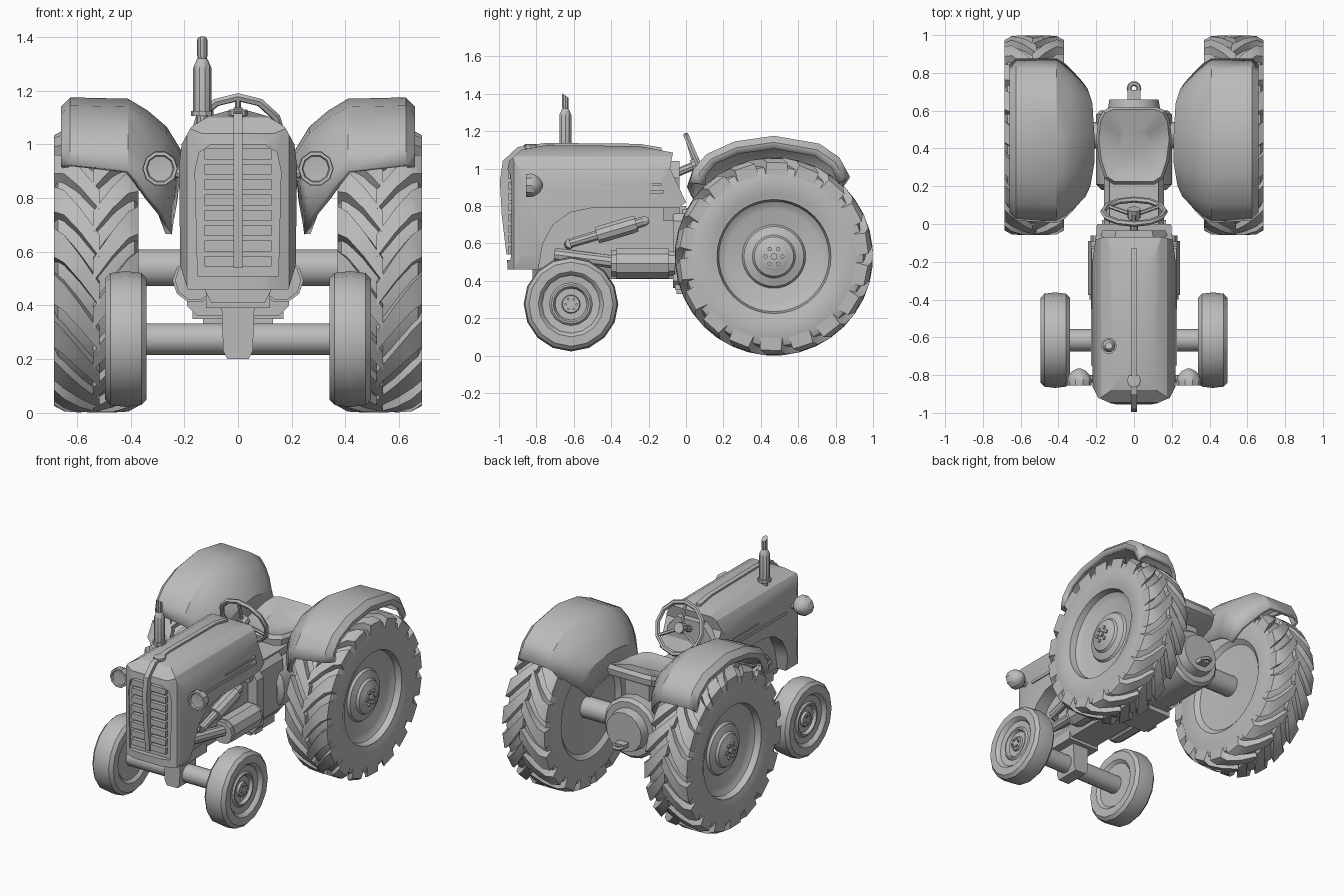
import bpy, bmesh
from math import sin, cos, pi, radians
from mathutils import Vector

if "Cube" in bpy.data.objects:
    bpy.data.objects.remove(bpy.data.objects["Cube"])

grey = bpy.data.materials.new("plain grey")
grey.use_nodes = True
grey.diffuse_color = (0.5, 0.5, 0.5, 1)
grey.node_tree.nodes["Principled BSDF"].inputs["Base Color"].default_value = (0.5, 0.5, 0.5, 1)
parts = []


def register(ob, mirror=False):
    ob.data.materials.append(grey)
    if mirror:
        ob.modifiers.new("Mirror", 'MIRROR').use_mirror_merge = False
    parts.append(ob)
    return ob


def loft(name, *solids, mirror=False, closed=True):
    """Skin each list of equal-length rings; closed rings get end caps."""
    bm = bmesh.new()
    for rings in solids:
        rows = [[bm.verts.new(p) for p in ring] for ring in rings]
        n = len(rows[0])
        for a, b in zip(rows, rows[1:]):
            for i in range(n if closed else n - 1):
                j = (i + 1) % n
                bm.faces.new((a[i], a[j], b[j], b[i]))
        if closed:
            bm.faces.new(rows[0])
            bm.faces.new(rows[-1])
    bmesh.ops.recalc_face_normals(bm, faces=bm.faces)
    me = bpy.data.meshes.new(name)
    bm.to_mesh(me)
    bm.free()
    ob = bpy.data.objects.new(name, me)
    bpy.context.collection.objects.link(ob)
    return register(ob, mirror)


def prism(name, pts, axis, a, b, mirror=False):
    """Extrude a flat outline along x, y or z from a to b."""
    place = {'x': lambda p, d: (d, *p), 'y': lambda p, d: (p[0], d, p[1]),
             'z': lambda p, d: (*p, d)}[axis]
    return loft(name, [[place(p, d) for p in pts] for d in (a, b)], mirror=mirror)


def box(name, x, y, z, mirror=False):
    return prism(name, [(x[0], y[0]), (x[1], y[0]), (x[1], y[1]), (x[0], y[1])], 'z', *z, mirror)


def spin_rings(origin, axis, profile, n):
    q = Vector(axis).to_track_quat('Z', 'Y')
    return [[Vector(origin) + q @ Vector((r * cos(2 * pi * i / n), r * sin(2 * pi * i / n), d))
             for i in range(n)] for d, r in profile]


def spin(name, origin, axis, profile, n=12, mirror=False):
    """Turn a (distance, radius) profile around an axis."""
    return loft(name, spin_rings(origin, axis, profile, n), mirror=mirror)


def rod(name, a, b, r, n=10, mirror=False):
    d = Vector(b) - Vector(a)
    return spin(name, a, d, [(0, r), (d.length, r)], n, mirror)


def both_sides(half):
    return half + [(-x, v) for x, v in reversed(half)]


def cut(ob, tool, operation):
    mod = ob.modifiers.new("Cut", 'BOOLEAN')
    mod.operation, mod.object, mod.solver = operation, tool, 'EXACT'
    bpy.context.view_layer.objects.active = ob
    bpy.ops.object.modifier_apply(modifier=mod.name)
    parts.remove(tool)
    bpy.data.objects.remove(tool)


# Hood: side outline trimmed by the front and plan outlines
hood = prism("hood", [(-.955, .46), (-.965, .95), (-.945, 1.04), (-.88, 1.1), (-.75, 1.125),
                      (-.25, 1.12), (-.07, 1.085), (-.085, 1), (0, .82), (-.04, .79), (-.5, .79),
                      (-.62, .765), (-.71, .7), (-.765, .6), (-.79, .46)], 'x', -.3, .3)
cut(hood, prism("front_outline", both_sides([(.17, .4), (.215, .55), (.22, .92), (.21, 1),
    (.175, 1.065), (.11, 1.105), (.03, 1.128)]), 'y', -1.1, .1), 'INTERSECT')
cut(hood, prism("plan_outline", both_sides([(.19, .1), (.2, -.05), (.22, -.2), (.22, -.86),
    (.19, -.92), (.12, -.95), (.04, -.965)]), 'z', .3, 1.3), 'INTERSECT')
cut(hood, prism("grille_recess", both_sides([(.15, .51), (.16, .9), (.145, .97), (.1, 1.0)]),
                'y', -1.1, -.925), 'DIFFERENCE')
for i in range(8):
    z = .545 + i * .057
    box(f"grille_slat_{i}", (-.125, .125), (-.95, -.92), (z, z + .04))
prism("hood_ridge", [(-.96, .54), (-.985, .75), (-.995, .93), (-.98, 1.04), (-.9, 1.115),
                     (-.75, 1.137), (-.25, 1.132), (-.13, 1.112), (-.13, 1.08), (-.75, 1.1),
                     (-.88, 1.07), (-.92, 1), (-.92, .54)], 'x', -.016, .016)
box("hood_strip_low", (.21, .227), (-.75, -.12), (.866, .884), True)
box("hood_strip_high", (.2, .226), (-.45, -.13), (.91, .92), True)
spin("radiator_cap", (0, -.83, 1.1), (0, 0, 1), [(0, .03), (.008, .038), (.025, .038), (.03, .03)], 8)

# Headlights
spin("headlight", (.29, -.855, .91), (0, 1, 0),
     [(.012, .03), (.01, .048), (0, .052), (0, .064), (.03, .066), (.055, .055), (.075, .038), (.09, .01)], 10, True)
rod("headlight_bracket", (.2, -.82, .89), (.27, -.82, .9), .02, 8, True)

# Exhaust stack with a slanted tip
pipe = spin("exhaust_stack", (-.133, -.645, 1.03), (0, 0, 1),
            [(0, .022), (.075, .022), (.075, .042), (.095, .042), (.095, .034), (.255, .034),
             (.285, .021), (.29, .017), (.3, .019), (.36, .019)], 10)
for v in pipe.data.vertices:
    if v.co.z > 1.37:
        v.co.z -= (v.co.y + .645) * .7

# Engine, gearbox and rear housing
box("engine_block", (-.125, .125), (-.8, 0), (.46, .8))
prism("oil_pan", both_sides([(.1, .41), (.13, .47)]), 'y', -.82, 0)
prism("gearbox_flange", both_sides([(.15, .36), (.19, .4), (.19, .72), (.16, .76)]), 'y', -.07, .0)
prism("gearbox", both_sides([(.11, .36), (.16, .42), (.16, .74), (.13, .78)]), 'y', -.02, .25)
box("lower_bar", (-.17, .17), (-.06, .02), (.35, .4))
box("sump", (-.13, .13), (-.05, .2), (.33, .42))
spin("rear_housing", (0, .18, .55), (0, 1, 0),
     [(0, .17), (.03, .2), (.4, .2), (.42, .18), (.42, .14), (.48, .13)], 16)
loft("cowl", [[(x * w, y, z) for x, z in both_sides([(.16, .72), (.175, .95), (.1, 1.04)])]
              for w, y in ((1.05, -.12), (1, -.06), (.95, -.035))])

# Drawbar with its ring
box("drawbar", (-.035, .035), (.5, .71), (.46, .49))
bpy.ops.mesh.primitive_torus_add(major_segments=10, minor_segments=6, major_radius=.026,
                                 minor_radius=.013, location=(0, .718, .475))
bpy.context.object.name = "drawbar_ring"
register(bpy.context.object)

# Side mufflers and air cylinders
spin("side_muffler", (.16, -.4, .493), (0, 1, 0),
     [(0, .05), (0, .075), (.025, .075), (.025, .084), (.31, .084), (.31, .07), (.34, .07)], 10, True)
rod("muffler_pipe", (.11, -.7, .54), (.16, -.38, .5), .036, 10, True)
spin("air_cylinder", (.16, -.62, .6), (0, .42, .125),
     [(0, .026), (.15, .028), (.15, .045), (.18, .048), (.34, .048), (.37, .045), (.37, .03), (.42, .028), (.44, .015)], 10, True)
rod("cylinder_elbow", (.16, -.62, .6), (.1, -.63, .59), .026, 8, True)

# Axles and front pivot
rod("rear_axle", (-.46, .47, .54), (.46, .47, .54), .07, 14)
rod("front_axle", (-.4, -.615, .275), (.4, -.615, .275), .06, 14)
prism("front_pivot", both_sides([(.04, .2), (.055, .23), (.062, .42)]), 'y', -.7, -.53)
box("front_crossmember", (-.12, .12), (-.76, -.5), (.39, .45))

# Front wheels
spin("front_wheel", (0, -.615, .275), (1, 0, 0),
     [(.36, .07), (.36, .15), (.342, .17), (.34, .225), (.36, .246), (.418, .253), (.475, .246),
      (.495, .225), (.495, .175), (.487, .165), (.47, .155), (.465, .115), (.475, .105),
      (.475, .095), (.455, .085), (.455, .05), (.47, .046)], 16, True)

# Rear wheels: carcass and rim, then chevron lugs
RY, RZ = .47, .53
spin("rear_wheel", (0, RY, RZ), (1, 0, 0),
     [(.41, .1), (.40, .29), (.375, .32), (.37, .43), (.385, .47), (.45, .492), (.53, .5),
      (.61, .495), (.67, .478), (.685, .44), (.685, .335), (.675, .315), (.675, .305), (.635, .295),
      (.62, .27), (.615, .25), (.6, .17), (.615, .16), (.63, .115), (.645, .105), (.655, .07), (.66, .06)], 40, True)
lugs = []
for k in range(36):
    side = 1 if k % 2 else -1
    rings = []
    for off, adv, top, low, w in ((-.012, 0, .53, .48, .08), (.06, 11, .53, .48, .09),
                                  (.12, 19, .526, .465, .1), (.157, 22, .505, .44, .11)):
        mid = radians(k * 10 - adv)
        rings.append([(.528 + side * off, RY + r * cos(mid + a), RZ + r * sin(mid + a))
                      for r, a in ((low, -w - .025), (top, -w), (top, w), (low, w + .025))])
    lugs.append(rings)
loft("rear_tyre_lugs", *lugs, mirror=True)


def bolts(name, x, y, z, ring, r):
    loft(name, *[spin_rings((x, y + ring * cos(i * pi / 3), z + ring * sin(i * pi / 3)), (1, 0, 0),
                            [(0, r), (.02, r)], 6) for i in range(6)], mirror=True)


bolts("rear_wheel_bolts", .65, RY, RZ, .045, .012)
bolts("front_wheel_bolts", .462, -.615, .275, .03, .007)
rod("rear_hub_cap", (.64, RY, RZ), (.675, RY, RZ), .018, 8, True)

# Fenders: cross-section swept around the wheel; the ends are cut obliquely
rows = []
for deg, R, tuck, skew in ((45, .59, .06, 3), (56, .635, .035, 1), (68, .65, .01, 0),
                           (90, .645, 0, 0), (109, .65, 0, 0), (125, .655, .02, -3),
                           (136, .635, .045, -6), (145, .6, .065, -11)):
    section = [(.655, R - .07), (.66, R - .035), (.625, R), (.41, R - .005), (.335 + tuck / 2, R - .05),
               (.265 + tuck, R - .11), (.21 + tuck, R - .2), (.225 + tuck / 3, .28)]
    rows.append([])
    for i, (x, r) in enumerate(section):
        t = radians(deg + skew * (1 - i / 4.5))
        rows[-1].append((x, RY + r * cos(t), RZ + r * sin(t)))
fender = loft("fender", rows, mirror=True, closed=False)
fender.modifiers.new("Thickness", 'SOLIDIFY').thickness = .025

# Seat on its pedestal
outline = [(.11, .21), (.155, .24), (.185, .33), (.2, .45), (.19, .55), (.165, .6), (.12, .62)]
full = both_sides(outline)
loft("seat", [[(x * s, .42 + (y - .42) * s, z + max(0, y - .48) * .4) for x, y in full]
              for s, z in ((.8, .81), (.98, .83), (1, .87), (.93, .895), (.75, .885), (.4, .875))])
box("seat_pedestal", (-.09, .09), (.32, .52), (.7, .83))
box("deck", (-.13, .13), (0, .35), (.74, .79))

# Steering wheel and column
hub, lean = Vector((0, .065, 1.025)), Vector((0, .92, .39))
bpy.ops.mesh.primitive_torus_add(major_segments=12, minor_segments=6, major_radius=.164,
                                 minor_radius=.016, location=hub,
                                 rotation=lean.to_track_quat('Z', 'Y').to_euler())
bpy.context.object.name = "steering_wheel"
register(bpy.context.object)
for i in range(3):
    a = radians(90 + 120 * i)
    spoke = lean.to_track_quat('Z', 'Y') @ Vector((cos(a), sin(a), 0))
    rod(f"steering_spoke_{i}", hub - lean * .02, hub + spoke * .163, .011, 6)
rod("steering_column", hub - lean * .2, hub - lean * .01, .022, 8)
rod("steering_hub", hub - lean * .035, hub + lean * .015, .035, 10)

# Smooth shading with sharp edges kept
for ob in bpy.context.selected_objects:
    ob.select_set(False)
for ob in parts:
    ob.select_set(True)
bpy.context.view_layer.objects.active = hood
bpy.ops.object.shade_smooth_by_angle(angle=radians(30))
